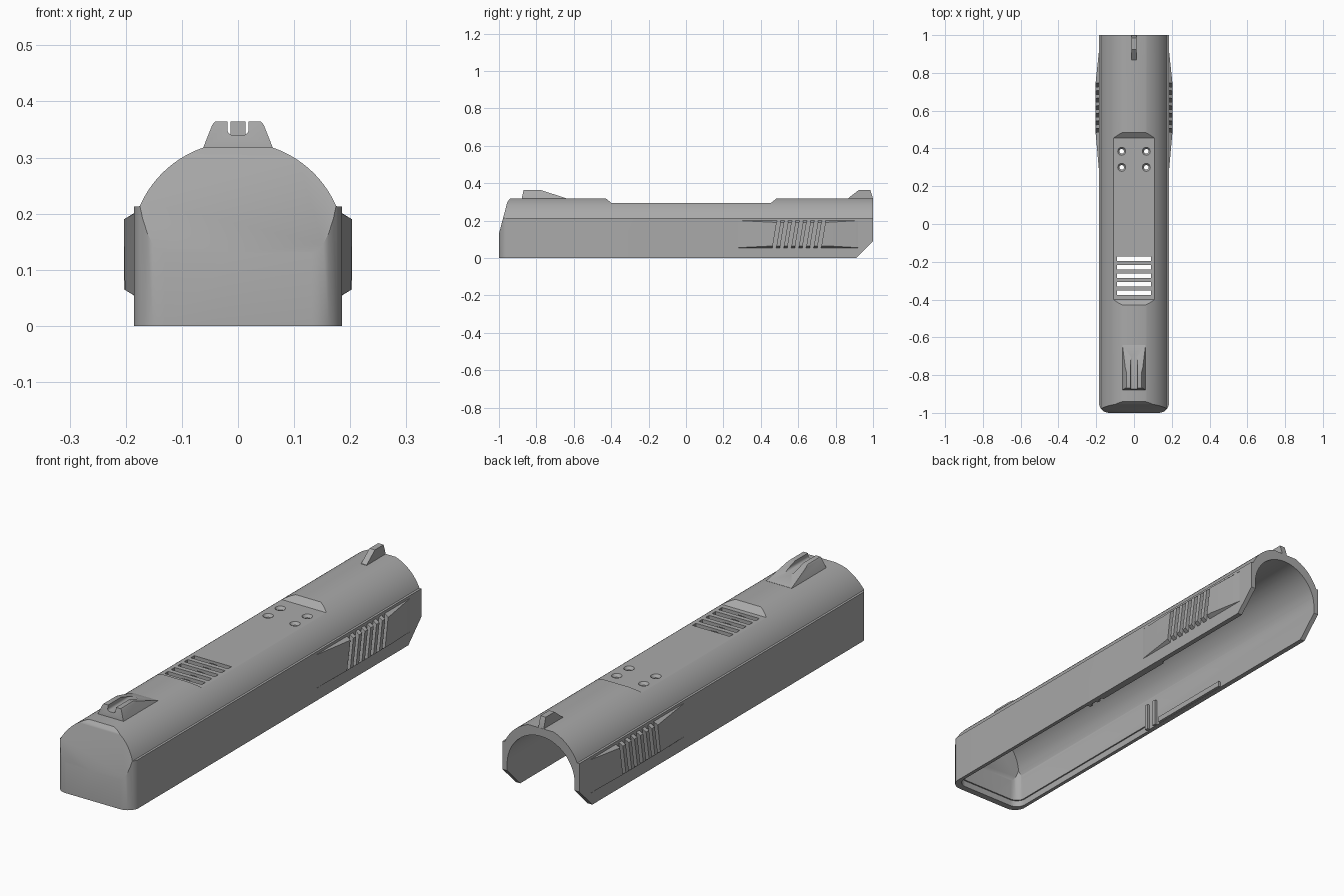
import bpy, bmesh, math
from mathutils import Vector

if "Cube" in bpy.data.objects:
    bpy.data.objects.remove(bpy.data.objects["Cube"])

grey = bpy.data.materials.new("plain grey")
grey.use_nodes = True
colour = (0.4, 0.4, 0.4, 1)
grey.diffuse_color = colour
grey.node_tree.nodes["Principled BSDF"].inputs["Base Color"].default_value = colour


def loft(name, rings):
    """Solid skinned through matching rings of 3D points."""
    bm = bmesh.new()
    rows = [[bm.verts.new(p) for p in ring] for ring in rings]
    n = len(rows[0])
    for a, b in zip(rows, rows[1:]):
        for i in range(n):
            bm.faces.new((a[i], a[(i + 1) % n], b[(i + 1) % n], b[i]))
    bm.faces.new(rows[0])
    bm.faces.new(rows[-1])
    bmesh.ops.recalc_face_normals(bm, faces=bm.faces)
    mesh = bpy.data.meshes.new(name)
    bm.to_mesh(mesh)
    bm.free()
    mesh.materials.append(grey)
    ob = bpy.data.objects.new(name, mesh)
    bpy.context.collection.objects.link(ob)
    return ob


def prism(name, pts, axis, lo, hi):
    """Extrude a 2D outline along an axis."""
    put = {"X": lambda a, b, t: (t, a, b),
           "Y": lambda a, b, t: (a, t, b),
           "Z": lambda a, b, t: (a, b, t)}[axis]
    return loft(name, [[put(a, b, t) for a, b in pts] for t in (lo, hi)])


def box(name, x0, x1, y0, y1, z0, z1):
    return prism(name, [(x0, y0), (x1, y0), (x1, y1), (x0, y1)], "Z", z0, z1)


def boolean(ob, tool, op="DIFFERENCE"):
    mod = ob.modifiers.new("cut", "BOOLEAN")
    mod.operation, mod.object, mod.solver = op, tool, "EXACT"
    bpy.context.view_layer.objects.active = ob
    bpy.ops.object.modifier_apply(modifier=mod.name)
    bpy.data.objects.remove(tool)


def arc(cx, cy, r, a0, a1, n):
    return [(cx + r * math.cos(math.radians(a0 + (a1 - a0) * i / n)),
             cy + r * math.sin(math.radians(a0 + (a1 - a0) * i / n))) for i in range(n + 1)]


def plan(w, front, back, r):
    """Top outline with two rounded front corners."""
    return (arc(-w + r, front + r, r, 180, 270, 8) + arc(w - r, front + r, r, 270, 360, 8)
            + [(w, back), (-w, back)])


# Shell: cross-section trimmed by the side outline and the top outline
section = [(-0.185, 0), (0.185, 0), (0.185, 0.213)]
section += arc(0, 0.137, 0.191, 23.5, 71.5, 18) + arc(0, 0.137, 0.191, 108.5, 156.5, 18)
section += [(-0.185, 0.213)]
shell = prism("shell", section, "Y", -1, 1)
side = [(-1, -0.1), (0.81, -0.1), (1, 0.09), (1, 0.4), (0.485, 0.4), (0.485, 0.319),
        (0.455, 0.295), (-0.4, 0.295), (-0.43, 0.319), (-0.43, 0.33), (-0.93, 0.33),
        (-0.955, 0.3), (-1, 0.13)]
side[4:6] = [(0.485, 0.33), (0.485, 0.319)]
side[3] = (1, 0.33)
boolean(shell, prism("side_trim", side, "X", -0.4, 0.4), "INTERSECT")
boolean(shell, prism("plan_trim", plan(0.186, -1.0, 1.1, 0.055), "Z", -0.2, 0.5), "INTERSECT")

# Hollow inside, open below and at the back
hollow = prism("hollow", [(-0.163, -0.1), (0.163, -0.1)] + arc(0, 0.12, 0.163, 0, 180, 36),
               "Y", -1, 1.1)
boolean(hollow, prism("hollow_side", [(-0.965, -0.2), (1.2, -0.2), (1.2, 0.4),
                                      (-0.89, 0.4), (-0.92, 0.28), (-0.965, 0.12)],
                      "X", -0.4, 0.4), "INTERSECT")
boolean(hollow, prism("hollow_plan", plan(0.164, -0.965, 1.2, 0.04), "Z", -0.3, 0.5),
        "INTERSECT")
boolean(shell, hollow)
boolean(shell, prism("rim_recess", plan(0.169, -0.971, -0.1, 0.045), "Z", -0.1, 0.028))

# Vent slots in the lowered top
for i in range(5):
    y = -0.365 + 0.045 * i
    boolean(shell, box("vent", -0.09, 0.09, y - 0.012, y + 0.012, 0.2, 0.4))

# Countersunk screw holes
for x in (-0.065, 0.065):
    for y in (0.3, 0.385):
        rings = [[(px, py, z) for px, py in arc(x, y, r, 0, 345, 23)]
                 for z, r in ((0.2, 0.012), (0.283, 0.012), (0.296, 0.022), (0.33, 0.022))]
        boolean(shell, loft("hole", rings))

# Side grips, inner rails and ribs
for s, word in ((1, "left"), (-1, "right")):
    rings = []
    for y, x, inset in ((0.28, 0.185, 0), (0.48, 0.203, 0.011),
                        (0.75, 0.203, 0.011), (0.92, 0.185, 0)):
        rings.append([(s * 0.178, y, 0.054), (s * 0.185, y, 0.054),
                      (s * x, y, 0.054 + inset), (s * x, y, 0.201 - inset),
                      (s * 0.185, y, 0.201), (s * 0.178, y, 0.201)])
        if x == 0.185:
            rings[-1][2] = (s * 0.1852, y, 0.055)
            rings[-1][3] = (s * 0.1852, y, 0.2)
    grip = loft(word + "_grip", rings)
    for i in range(7):
        y = 0.47 + 0.04 * i
        slot = [(y, 0.04), (y + 0.02, 0.04), (y + 0.05, 0.22), (y + 0.03, 0.22)]
        slot = [(a - 0.01, b) for a, b in slot]
        boolean(grip, prism("groove", slot, "X", min(s * 0.184, s * 0.3), max(s * 0.184, s * 0.3)))
    xs = sorted((s * 0.152, s * 0.17))
    box(word + "_inner_rail", *xs, -0.02, 0.38, 0.001, 0.025)
    for y in (-0.1, -0.05):
        box(word + "_inner_rib", *xs, y - 0.008, y + 0.008, 0.001, 0.12)

# Front sight: tapered block with a rounded notch along it
sight = prism("front_sight", [(-0.065, 0.31), (0.065, 0.31), (0.046, 0.358),
                              (0.041, 0.364), (-0.041, 0.364), (-0.046, 0.358)],
              "Y", -0.9, -0.6)
boolean(sight, prism("sight_side", [(-0.878, 0.3), (-0.878, 0.32), (-0.868, 0.364),
                                    (-0.78, 0.364), (-0.64, 0.319), (-0.64, 0.3)],
                     "X", -0.2, 0.2), "INTERSECT")
notch = [(0.019, 0.4), (-0.019, 0.4)] + arc(-0.009, 0.35, 0.01, 180, 270, 5)
notch += arc(0.009, 0.35, 0.01, 270, 360, 5)
boolean(sight, prism("notch", notch, "Y", -0.95, -0.55))

# Rear sight post
prism("rear_sight", [(0.868, 0.31), (0.868, 0.32), (0.925, 0.364), (0.985, 0.364),
                     (0.999, 0.32), (0.999, 0.31)], "X", -0.013, 0.013)

# Smooth the round surfaces, keep edges sharp
for ob in [o for o in bpy.context.scene.objects if o.type == "MESH"]:
    bpy.ops.object.select_all(action="DESELECT")
    ob.select_set(True)
    bpy.context.view_layer.objects.active = ob
    bpy.ops.object.shade_smooth_by_angle(angle=math.radians(25))
